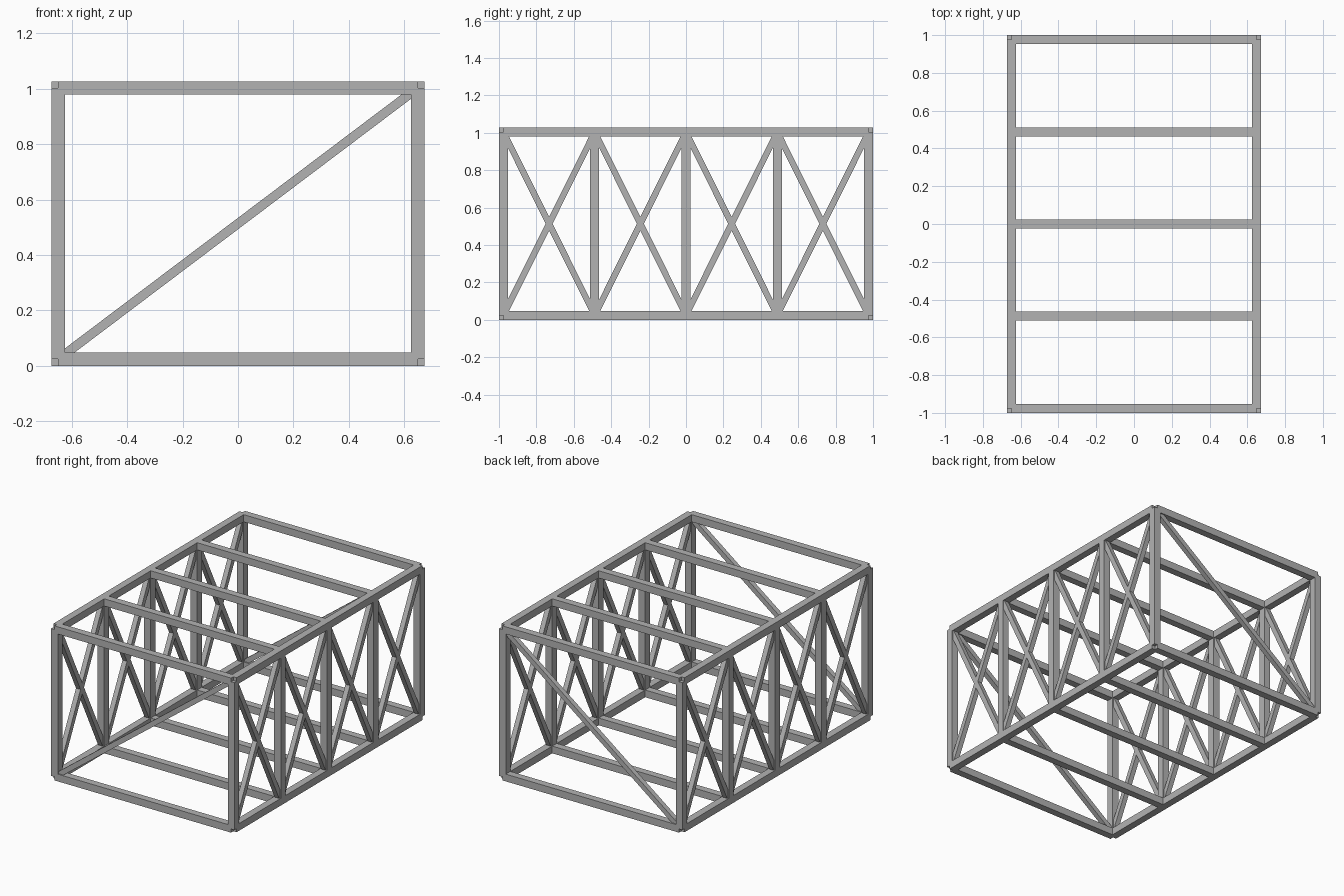
import bpy
from mathutils import Vector, Matrix

if "Cube" in bpy.data.objects:
    bpy.data.objects.remove(bpy.data.objects["Cube"], do_unlink=True)

BEAM, BRACE = 0.048, 0.033
X, Y = 0.649, 0.976
LOW, HIGH = 0.024, 1.003
BAYS = 4
STATIONS = [-Y + 2 * Y * i / BAYS for i in range(BAYS + 1)]

steel = bpy.data.materials.new("grey steel")
steel.use_nodes = True
steel.diffuse_color = (0.45, 0.45, 0.45, 1)
steel.node_tree.nodes["Principled BSDF"].inputs["Base Color"].default_value = (0.45, 0.45, 0.45, 1)


def bar(name, start, end, width, side):
    """Square bar between two points, with one face turned towards side."""
    a, b = Vector(start), Vector(end)
    along = (b - a).normalized()
    out = Vector(side)
    across = out.cross(along)
    bpy.ops.mesh.primitive_cube_add(size=1)
    ob = bpy.context.object
    ob.name = name
    turn = Matrix((across, out, along)).transposed().to_4x4()
    size = Matrix.Diagonal((width, width, (b - a).length, 1))
    ob.matrix_world = Matrix.Translation((a + b) / 2) @ turn @ size
    ob.data.materials.append(steel)


# Long rails
for side, x in (("right", -X), ("left", X)):
    for level, z in (("lower", LOW), ("upper", HIGH)):
        bar(f"{side}_{level}_rail", (x, -Y, z), (x, Y, z), BEAM, (1, 0, 0))

    # Posts at every station
    for i, y in enumerate(STATIONS):
        bar(f"{side}_post_{i}", (x, y, LOW), (x, y, HIGH), BEAM, (1, 0, 0))

    # Crossed braces in every bay
    for i, (y0, y1) in enumerate(zip(STATIONS, STATIONS[1:])):
        bar(f"{side}_rising_brace_{i}", (x, y0, LOW), (x, y1, HIGH), BRACE, (1, 0, 0))
        bar(f"{side}_falling_brace_{i}", (x, y0, HIGH), (x, y1, LOW), BRACE, (1, 0, 0))

# Cross beams, floor and roof
for level, z in (("lower", LOW), ("upper", HIGH)):
    for i, y in enumerate(STATIONS):
        bar(f"{level}_cross_beam_{i}", (-X, y, z), (X, y, z), BEAM, (0, 1, 0))

# Single diagonal on each end
for end, y in (("front", -Y), ("back", Y)):
    bar(f"{end}_diagonal", (-X, y, LOW), (X, y, HIGH), BRACE, (0, 1, 0))
